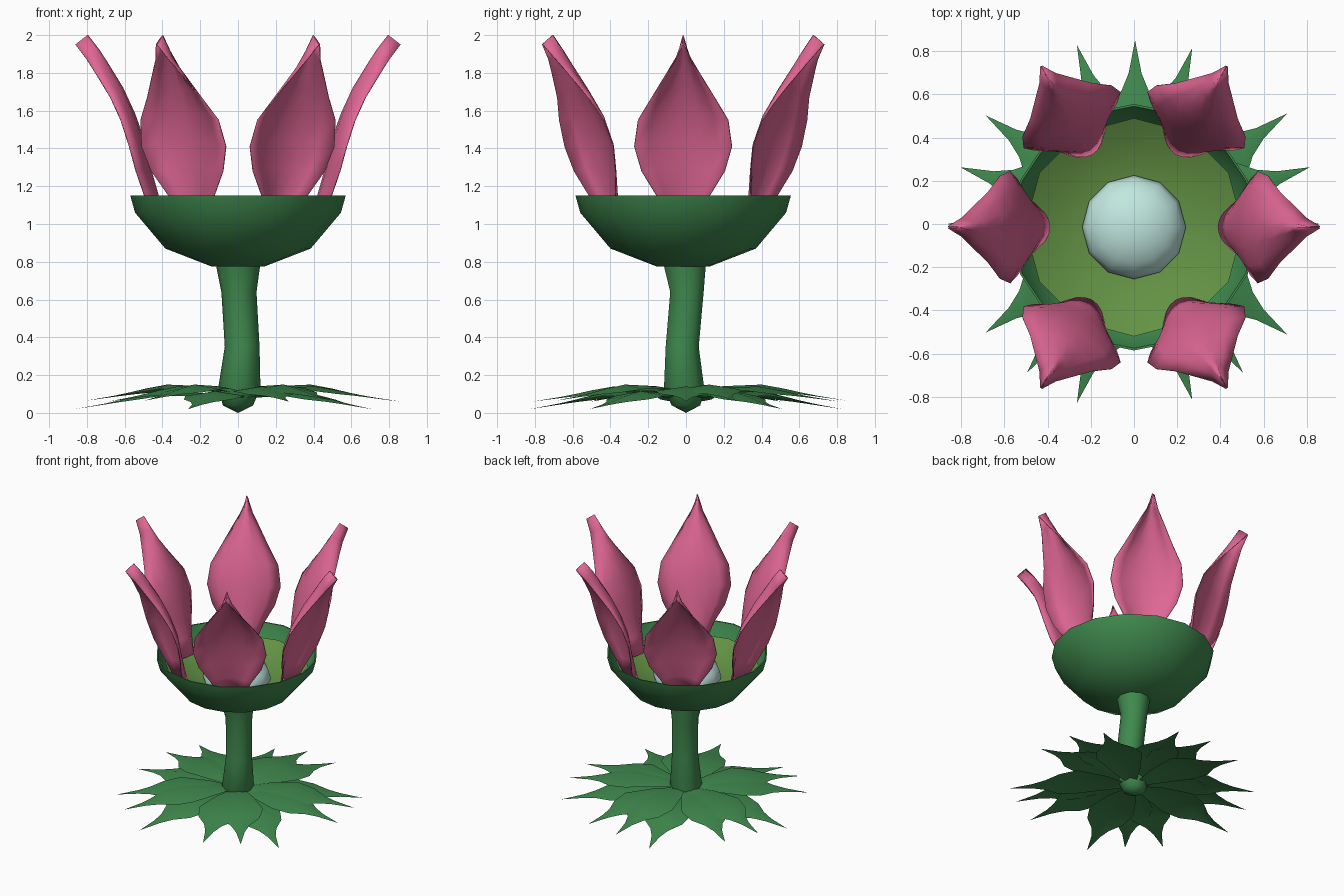
import bpy, math
from math import sin, cos, pi, radians

if "Cube" in bpy.data.objects:
    bpy.data.objects.remove(bpy.data.objects["Cube"])


def material(name, rgb):
    m = bpy.data.materials.new(name)
    m.diffuse_color = (*rgb, 1)
    m.use_nodes = True
    m.node_tree.nodes["Principled BSDF"].inputs["Base Color"].default_value = m.diffuse_color
    return m


GREEN = material("leaf green", (0.05, 0.25, 0.075))
OLIVE = material("olive green", (0.125, 0.29, 0.058))
PINK = material("petal pink", (0.74, 0.135, 0.295))
MINT = material("pale mint", (0.53, 0.80, 0.74))


def add(name, verts, faces, mat, angle=50):
    me = bpy.data.meshes.new(name)
    me.from_pydata(verts, [], faces)
    me.materials.append(mat)
    ob = bpy.data.objects.new(name, me)
    bpy.context.collection.objects.link(ob)
    bpy.ops.object.select_all(action='DESELECT')
    bpy.context.view_layer.objects.active = ob
    ob.select_set(True)
    bpy.ops.object.mode_set(mode='EDIT')
    bpy.ops.mesh.select_all(action='SELECT')
    bpy.ops.mesh.remove_doubles(threshold=0.0005)
    bpy.ops.mesh.normals_make_consistent(inside=False)
    bpy.ops.object.mode_set(mode='OBJECT')
    bpy.ops.object.shade_smooth_by_angle(angle=radians(angle))
    return ob


def tube(name, rings, n, mat, angle=50):
    """Skin of round rings (x, y, z, radius)."""
    verts = [(x + r * cos(2 * pi * i / n), y + r * sin(2 * pi * i / n), z)
             for x, y, z, r in rings for i in range(n)]
    faces = [(k * n + i, k * n + (i + 1) % n, (k + 1) * n + (i + 1) % n, (k + 1) * n + i)
             for k in range(len(rings) - 1) for i in range(n)]
    return add(name, verts, faces, mat, angle)


def turn(points, a, cx=0.0, cy=0.0):
    return [(cx + x * cos(a) - y * sin(a), cy + x * sin(a) + y * cos(a), z) for x, y, z in points]


CY = -0.015

# Cup: outer wall, rim and inner wall
cup = [(0, 0.775), (0.14, 0.775), (0.385, 0.87), (0.545, 1.06), (0.57, 1.15),
       (0.56, 1.15), (0.53, 1.06), (0.47, 0.98), (0.37, 0.885), (0.13, 0.79), (0, 0.79)]
tube("cup", [(0, CY, z, r) for r, z in cup], 16, GREEN)

# Olive lining inside the cup, a shallow dish
dish = [(0.0, 0.93), (0.25, 0.95), (0.40, 1.0), (0.505, 1.06)]
lining = tube("cup_lining", [(0, CY, z, r) for r, z in dish], 12, OLIVE)
if sum(p.normal.z for p in lining.data.polygons) < 0:
    lining.data.flip_normals()

# Pale dome in the middle
bpy.ops.mesh.primitive_uv_sphere_add(segments=12, ring_count=8, radius=0.24, location=(0, CY, 0.97))
ball = bpy.context.object
ball.name = "centre_ball"
ball.scale.z = 0.66
ball.data.materials.append(MINT)
bpy.ops.object.shade_smooth()

# Stem with slight kinks and a hub underneath
tube("stem", [(0, 0, 0.0, 0), (0, 0, 0.04, 0.08), (0.007, -0.01, 0.13, 0.112),
              (0.022, -0.02, 0.35, 0.092), (0.005, 0.005, 0.64, 0.093),
              (0, -0.008, 0.80, 0.12)], 10, GREEN, 60)

# Petals: thin folded sheets (midrib radius, edge radius, midrib z, edge z, half width)
rows = [(0.39, 0.44, 1.03, 1.02, 0.09), (0.425, 0.495, 1.16, 1.15, 0.14),
        (0.465, 0.54, 1.30, 1.28, 0.22), (0.495, 0.575, 1.44, 1.41, 0.258),
        (0.55, 0.62, 1.59, 1.55, 0.238), (0.61, 0.675, 1.72, 1.67, 0.165),
        (0.69, 0.755, 1.85, 1.80, 0.085), (0.735, 0.80, 1.92, 1.87, 0.04),
        (0.797, 0.86, 2.0, 1.95, 0.003)]
profile = (-1, -0.7, -0.35, 0, 0.35, 0.7, 1)


def petal(name, a):
    n = len(profile)
    pts = [(ri + (ro - ri) * s * s, s * w, zi + (zo - zi) * s * s)
           for ri, ro, zi, zo, w in rows for s in profile]
    faces = [(k * n + i, k * n + i + 1, (k + 1) * n + i + 1, (k + 1) * n + i)
             for k in range(len(rows) - 1) for i in range(n - 1)]
    ob = add(name, turn(pts, a, 0, CY), faces, PINK, 60)
    thick = ob.modifiers.new("thickness", 'SOLIDIFY')
    thick.thickness = 0.006
    thick.offset = 0


for k in range(6):
    petal(f"petal_{k + 1}", k * pi / 3)

# Ground leaves: (share of length, half width, share of drop to the tip)
leaf_rows = [(0.05, 0.03, 0.35), (0.23, 0.10, 0.1), (0.47, 0.165, 0.0), (0.61, 0.135, 0.25),
             (0.72, 0.065, 0.5), (0.82, 0.03, 0.7), (1.0, 0.0, 1.0)]


def leaf(name, a, top, tip, length):
    pts, faces = [], []
    for r, w, d in leaf_rows:
        z = top + (tip - top) * d
        pts += [(r * length, -w, z - 0.15 * w), (r * length, 0, z), (r * length, w, z - 0.15 * w)]
    for k in range(len(leaf_rows) - 1):
        for i in (0, 1):
            faces.append((3 * k + i, 3 * k + 3 + i, 3 * k + 4 + i, 3 * k + 1 + i))
    ob = add(name, turn(pts, a, 0.005, 0), faces, GREEN, 40)
    if sum(p.normal.z for p in ob.data.polygons) < 0:
        ob.data.flip_normals()


# Three layers of five leaves, each layer turned
layers = [(18, 0.15, 0.065, 0.85), (0, 0.14, 0.06, 0.855), (36, 0.115, 0.02, 0.87)]
for layer, (start, top, tip, length) in enumerate(layers):
    for k in range(5):
        leaf(f"leaf_{layer + 1}_{k + 1}", radians(start + 72 * k), top, tip, length)
